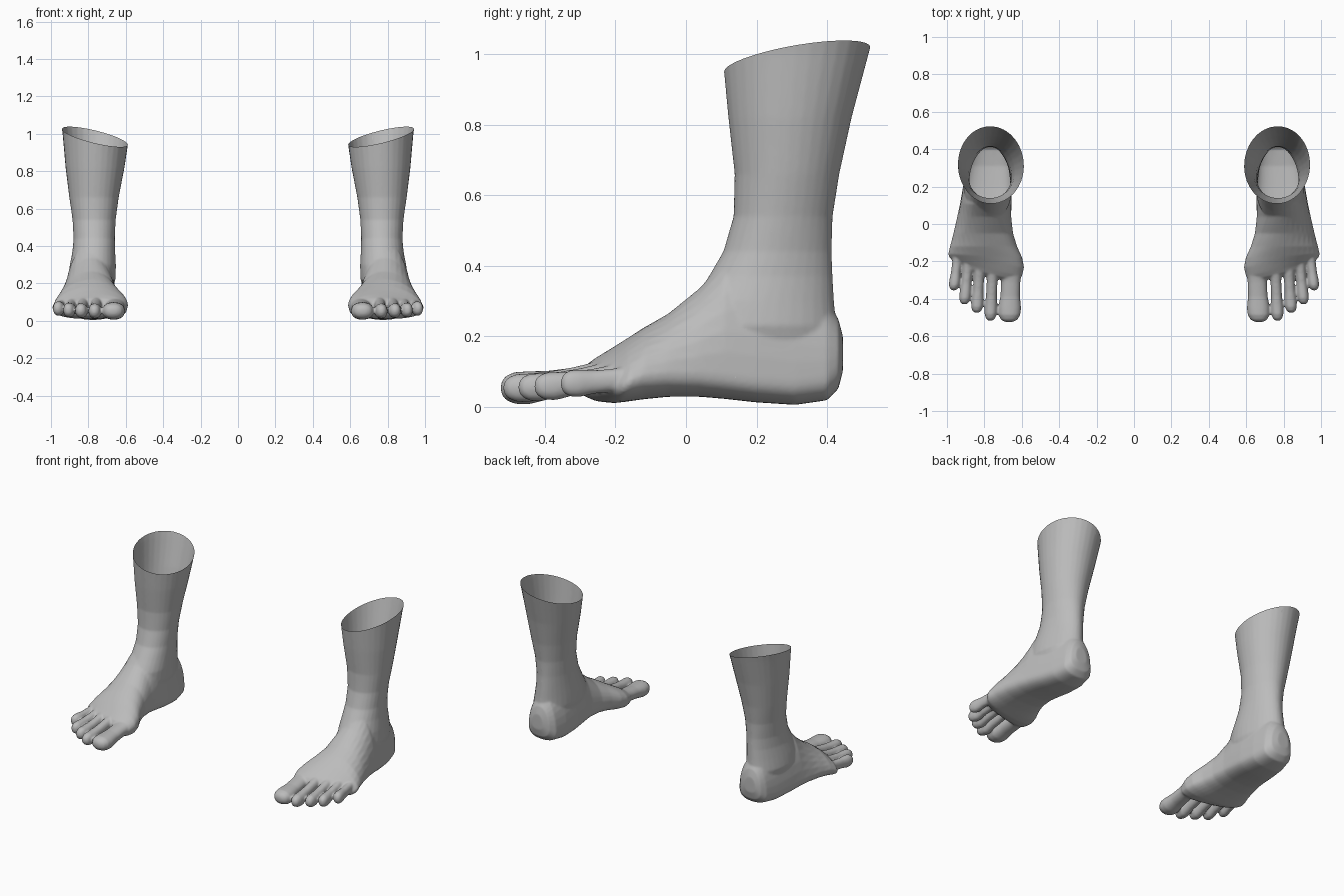
import bpy, bmesh, math
from mathutils import Vector

if "Cube" in bpy.data.objects:
    bpy.data.objects.remove(bpy.data.objects["Cube"])

N = 32


def spow(v, e):
    return math.copysign(abs(v) ** e, v)


def loft(bm, rings):
    """Skin a list of point rings and cap both ends."""
    loops = [[bm.verts.new(p) for p in ring] for ring in rings]
    for a, b in zip(loops, loops[1:]):
        for i in range(N):
            j = (i + 1) % N
            bm.faces.new((a[i], a[j], b[j], b[i]))
    bm.faces.new(loops[0][::-1])
    bm.faces.new(loops[-1])


def angles():
    return [2 * math.pi * i / N for i in range(N)]


def leg_ring(z, x0, x1, y0, y1, taper):
    """Horizontal section, narrower towards the heel tendon."""
    cx, cy, hx, hy = (x0 + x1) / 2, (y0 + y1) / 2, (x1 - x0) / 2, (y1 - y0) / 2
    return [(cx + hx * math.cos(t) * (1 - taper * math.sin(t)),
             cy + hy * math.sin(t), z) for t in angles()]


def foot_ring(y, x0, x1, z0, z1, lean):
    """Upright section: flat sole, domed top leaning to the inner side."""
    cx, hx, h = (x0 + x1) / 2, (x1 - x0) / 2, z1 - z0
    skew = 0.25 * min(max((-0.15 - y) / 0.15, 0), 1)
    low = min(0.35 * h, 0.07)
    pts = []
    for t in angles():
        c, s = math.cos(t), math.sin(t)
        if s < 0:
            x, z = cx + hx * spow(c, 0.8), z0 + low + low * spow(s, 0.8)
        else:
            x, z = cx + hx * (c - lean * s), z0 + low + (h - low) * s
        pts.append((x, y + skew * (x - 0.6), z))
    return pts


def toe_rings(x0, y0, z0, x1, y1, z1, w, h):
    """Toe with a slim neck and a rounded pad at the tip."""
    shape = ((0, .95), (.3, .84), (.55, .86), (.75, 1), (.87, .96),
             (.95, .74), (.985, .48), (1, .2))
    rings = []
    for f, r in shape:
        x, y = x0 + (x1 - x0) * f, y0 + (y1 - y0) * f
        z = z0 + (z1 - z0) * min(f / 0.75, 1)
        rings.append([(x + w / 2 * r * spow(math.cos(t), .9), y,
                       z + h / 2 * r * spow(math.sin(t), .9)) for t in angles()])
    return rings


bm = bmesh.new()

# Lower leg and ankle
loft(bm, [leg_ring(*r) for r in (
    (1.12, .565, .955, .085, .55, 0),
    (1.00, .580, .938, .103, .518, 0),
    (.82, .607, .922, .120, .470, .02),
    (.66, .638, .902, .138, .435, .06),
    (.54, .655, .884, .135, .416, .12),
    (.44, .660, .878, .106, .413, .16),
    (.37, .658, .884, .065, .416, .16),
    (.30, .654, .898, .020, .420, .14),
    (.23, .654, .908, .000, .426, .10),
    (.12, .68, .88, .02, .42, .05))])

# Heel, arch, instep and ball
loft(bm, [foot_ring(*r) for r in (
    (.445, .74, .82, .10, .20, 0),
    (.432, .70, .85, .05, .25, 0),
    (.40, .672, .872, .018, .30, 0),
    (.31, .657, .893, .005, .35, 0),
    (.20, .652, .914, .012, .40, 0),
    (.11, .655, .930, .022, .42, .05),
    (.04, .657, .945, .028, .337, .1),
    (-.05, .648, .966, .028, .264, .15),
    (-.12, .628, .984, .021, .224, .2),
    (-.18, .602, .994, .014, .190, .22),
    (-.23, .592, .988, .010, .165, .22),
    (-.28, .602, .965, .014, .140, .2),
    (-.31, .625, .945, .025, .122, .15),
    (-.325, .66, .91, .045, .10, .1))])

# Toes, from big to little
for toe in ((.655, -.22, .085, .668, -.525, .053, .122, .094),
            (.755, -.23, .095, .768, -.518, .053, .068, .082),
            (.825, -.22, .090, .841, -.475, .055, .066, .080),
            (.885, -.19, .085, .907, -.430, .058, .063, .080),
            (.940, -.15, .080, .964, -.355, .066, .060, .078)):
    loft(bm, toe_rings(*toe))

bmesh.ops.recalc_face_normals(bm, faces=bm.faces)
base = bpy.data.meshes.new("foot_parts")
bm.to_mesh(base)
bm.free()
blend = bpy.data.objects.new("foot_parts", base)
bpy.context.collection.objects.link(blend)

# Fuse the parts into one skin and soften the joins
fuse = blend.modifiers.new("fuse", 'REMESH')
fuse.mode = 'VOXEL'
fuse.voxel_size = 0.006
soft = blend.modifiers.new("soften", 'SMOOTH')
soft.factor = 0.5
soft.iterations = 8
thin = blend.modifiers.new("thin", 'DECIMATE')
thin.ratio = 0.35
graph = bpy.context.evaluated_depsgraph_get()
skin = bpy.data.meshes.new_from_object(blend.evaluated_get(graph))
bpy.data.objects.remove(blend)

# Slanted open cut at the top of the leg
bm = bmesh.new()
bm.from_mesh(skin)
bmesh.ops.bisect_plane(bm, geom=bm.verts[:] + bm.edges[:] + bm.faces[:],
                       plane_co=Vector((.58, .31, .94)),
                       plane_no=Vector((-.235, -.165, 1)).normalized(),
                       clear_outer=True)
for f in bm.faces:
    f.smooth = True
bm.to_mesh(skin)
bm.free()

# Pair of feet
grey = bpy.data.materials.new("plain grey")
grey.diffuse_color = (.5, .5, .5, 1)
grey.use_nodes = True
grey.node_tree.nodes["Principled BSDF"].inputs["Base Color"].default_value = grey.diffuse_color
skin.materials.clear()
skin.materials.append(grey)
feet = bpy.data.objects.new("feet", skin)
bpy.context.collection.objects.link(feet)
mirror = feet.modifiers.new("other_foot", 'MIRROR')
mirror.use_axis = (True, False, False)
